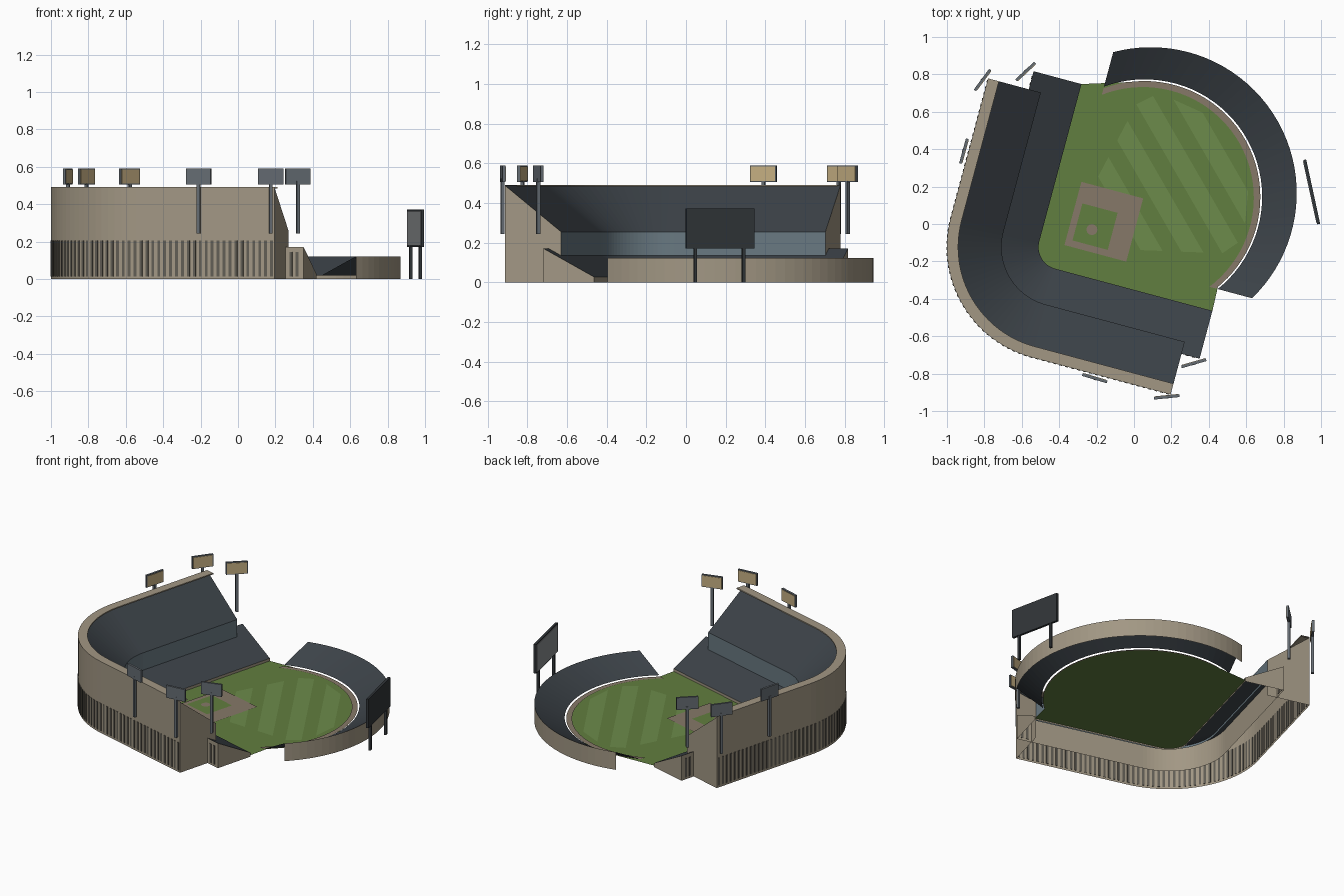
import bpy, math
from mathutils import Vector, Matrix

if "Cube" in bpy.data.objects:
    bpy.data.objects.remove(bpy.data.objects["Cube"])

ROT = Matrix.Rotation(math.radians(-15), 3, 'Z')   # diamond is turned 15 degrees
C = Vector((-0.345, -0.22, 0))                     # bowl corner centre (diamond frame)
R = 0.61
HOME = ROT @ C


def mat(name, r, g, b):
    m = bpy.data.materials.new(name)
    m.diffuse_color = (r, g, b, 1)
    m.use_nodes = True
    m.node_tree.nodes["Principled BSDF"].inputs["Base Color"].default_value = m.diffuse_color
    return m


TAN = mat("concrete", 0.36, 0.31, 0.23)
DARK = mat("dark_opening", 0.12, 0.11, 0.09)
SEAT = mat("seat_blue_grey", 0.045, 0.055, 0.065)
FACADE = mat("facade_blue", 0.14, 0.19, 0.22)
GRASS = mat("grass", 0.12, 0.21, 0.05)
LIGHT_GRASS = mat("light_grass", 0.15, 0.26, 0.07)
DIRT = mat("dirt", 0.24, 0.19, 0.14)
STEEL = mat("steel", 0.13, 0.15, 0.17)
BLACK = mat("board_black", 0.03, 0.035, 0.04)
GREY = mat("board_grey", 0.25, 0.26, 0.27)
LAMP = mat("lamp_yellow", 0.55, 0.42, 0.22)


def make(name, verts, faces, m):
    me = bpy.data.meshes.new(name)
    me.from_pydata([tuple(v) for v in verts], [], faces)
    me.materials.append(m)
    ob = bpy.data.objects.new(name, me)
    bpy.context.collection.objects.link(ob)
    return ob


def box_data(centre, size, angle, verts, faces):
    n = len(verts)
    rot = Matrix.Rotation(angle, 3, 'Z')
    for z in (-.5, .5):
        for x, y in ((-.5, -.5), (.5, -.5), (.5, .5), (-.5, .5)):
            verts.append(Vector(centre) + rot @ Vector((x * size[0], y * size[1], z * size[2])))
    faces += [tuple(n + i for i in f) for f in
              ((3, 2, 1, 0), (4, 5, 6, 7), (0, 1, 5, 4), (1, 2, 6, 5), (2, 3, 7, 6), (3, 0, 4, 7))]


def box(name, centre, size, angle, m):
    v, f = [], []
    box_data(centre, size, angle, v, f)
    return make(name, v, f, m)


# Bowl path: arm, quarter arc, arm; offset is measured inward from the outer wall
def bowl(offset, z, length, segs=24):
    r = R - offset
    pts = [C + Vector((-r, length, z))]
    for i in range(segs + 1):
        a = math.pi + math.pi / 2 * i / segs
        pts.append(C + Vector((r * math.cos(a), r * math.sin(a), z)))
    pts.append(C + Vector((length, -r, z)))
    return [ROT @ p for p in pts]


def loft(name, rows, m):
    n = len(rows[0])
    faces = [(k * n + i, k * n + i + 1, (k + 1) * n + i + 1, (k + 1) * n + i)
             for k in range(len(rows) - 1) for i in range(n - 1)]
    return make(name, [p for r in rows for p in r], faces, m)


def sweep(name, profile, length, m):
    return loft(name, [bowl(o, z, length) for o, z in profile], m)


def caps(name, profile, length):
    rows = [bowl(o, z, length) for o, z in profile]
    n = len(rows)
    make(name, [r[0] for r in rows] + [r[-1] for r in rows],
         [tuple(range(n)), tuple(reversed(range(n, 2 * n)))], TAN)


UP, LOW = 0.77, 0.87
# Upper deck
sweep("outer_wall", [(0, 0), (0, .488)], UP, TAN)
sweep("upper_seats", [(0, .488), (.292, .255)], UP, SEAT)
sweep("upper_facade", [(.292, .255), (.292, .12)], UP, FACADE)
caps("upper_end_walls", [(0, 0), (0, .488), (.292, .255), (.292, 0)], UP)
sweep("rim_slab", [(0, .484), (0, .492), (.06, .492), (.06, .484), (0, .484)], UP, TAN)
# Lower deck
sweep("lower_back_wall", [(.225, 0), (.225, .172)], LOW, TAN)
sweep("lower_seats", [(.225, .172), (.49, .028)], LOW, SEAT)
sweep("field_wall", [(.49, .028), (.49, 0)], LOW, TAN)
caps("lower_end_walls", [(.225, 0), (.225, .172), (.49, .028), (.49, 0)], LOW)

# Tall openings around the outer wall
v, f = [], []
arc = R * math.pi / 2
total = 2 * UP + arc
count = 76
for i in range(count):
    s = total * (i + .5) / count
    if s < UP:
        p, a = C + Vector((-R, UP - s, 0)), math.pi
    elif s < UP + arc:
        a = math.pi + (s - UP) / R
        p = C + Vector((R * math.cos(a), R * math.sin(a), 0))
    else:
        p, a = C + Vector((s - UP - arc, -R, 0)), 1.5 * math.pi
    p = ROT @ p
    box_data((p.x, p.y, .11), (.006, .015, .19), a - math.radians(15), v, f)
for p, a in (((LOW - .035, -R + .225), 1.5 * math.pi), ((LOW - .07, -R + .225), 1.5 * math.pi),
             ((-R + .225, LOW - .035), math.pi), ((-R + .225, LOW - .07), math.pi)):
    q = ROT @ (C + Vector((p[0], p[1], 0)))
    box_data((q.x, q.y, .08), (.006, .015, .13), a - math.radians(15), v, f)
make("wall_openings", v, f, DARK)


# Outfield: a circle expressed as distance from home plate
def outer_r(a):
    d = Vector((math.cos(a), math.sin(a), 0))
    c = Vector((.09, .165, 0)) - HOME
    t = c.dot(d)
    return t + math.sqrt(.78 ** 2 - (c.length_squared - t * t))


def outfield(inset, z, a0=-15, a1=75, segs=40):
    pts = []
    for i in range(segs + 1):
        a = math.radians(a0 + (a1 - a0) * i / segs)
        r = outer_r(a) - inset
        pts.append(HOME + Vector((r * math.cos(a), r * math.sin(a), z)))
    return pts


loft("outfield_wall", [outfield(0, 0), outfield(0, .122)], TAN)
loft("outfield_seats", [outfield(0, .122), outfield(.19, .02)], SEAT)

# Playing field
edge = bowl(.49, .01, LOW) + outfield(.203, .01, -14, 64, 14)
make("grass_field", edge, [tuple(range(len(edge)))], GRASS)
loft("warning_track", [outfield(.2, .014), outfield(.236, .014)], DIRT)

v, f = [], []
ax = Vector((math.cos(math.radians(30)), .5, 0))
side = Vector((-.5, math.cos(math.radians(30)), 0))
for d0 in (.36, .545, .73, .915):
    n = len(v)
    for d, sg in ((d0, -1), (d0 + .1, -1), (d0 + .1, 1), (d0, 1)):
        s = min(.63 * d, math.sqrt(.545 ** 2 - (d - .527) ** 2))
        v.append(HOME + ax * d + side * s * sg + Vector((0, 0, .0125)))
    f.append((n, n + 1, n + 2, n + 3))
make("mowing_stripes", v, f, LIGHT_GRASS)


def patch(name, x0, y0, x1, y1, z, m):
    make(name, [ROT @ Vector(p) for p in ((x0, y0, z), (x1, y0, z), (x1, y1, z), (x0, y1, z))],
         [(0, 1, 2, 3)], m)


patch("infield_dirt", -.33, -.205, .012, .145, .015, DIRT)
patch("infield_grass", -.295, -.17, -.1, .035, .018, GRASS)
make("mound", [(-.225 + .029 * math.cos(i * math.pi / 12), -.03 + .029 * math.sin(i * math.pi / 12), .021)
               for i in range(24)], [tuple(range(24))], DIRT)

# Scoreboard on two posts
ang = math.atan2(.345, -.075)
box("scoreboard", (.95, .172, .272), (.352, .016, .2), ang, BLACK)
nrm = Vector((-.345, -.075, 0)).normalized()
p = Vector((.95, .172, .272)) + nrm * .009
box("scoreboard_face", p, (.335, .004, .185), ang, GREY)
for i, (x, y) in enumerate(((.975, .047), (.923, .29))):
    box(f"scoreboard_post_{i}", (x, y, .09), (.016, .016, .18), ang, BLACK)

# Light towers, all aimed at the middle of the field
for i, (x, y) in enumerate(((-.81, .77), (-.58, .815), (-.91, .39),
                            (-.21, -.825), (.175, -.925), (.32, -.745))):
    d = Vector((.07 - x, .12 - y, 0)).normalized()
    a = math.atan2(d.y, d.x) - math.pi / 2
    box(f"light_pole_{i}", (x, y, .385), (.017, .017, .28), a, STEEL)
    box(f"light_panel_{i}", (x, y, .548), (.138, .014, .084), a, STEEL)
    box(f"light_lamps_{i}", Vector((x, y, .548)) + d * .008, (.128, .004, .074), a, LAMP)
